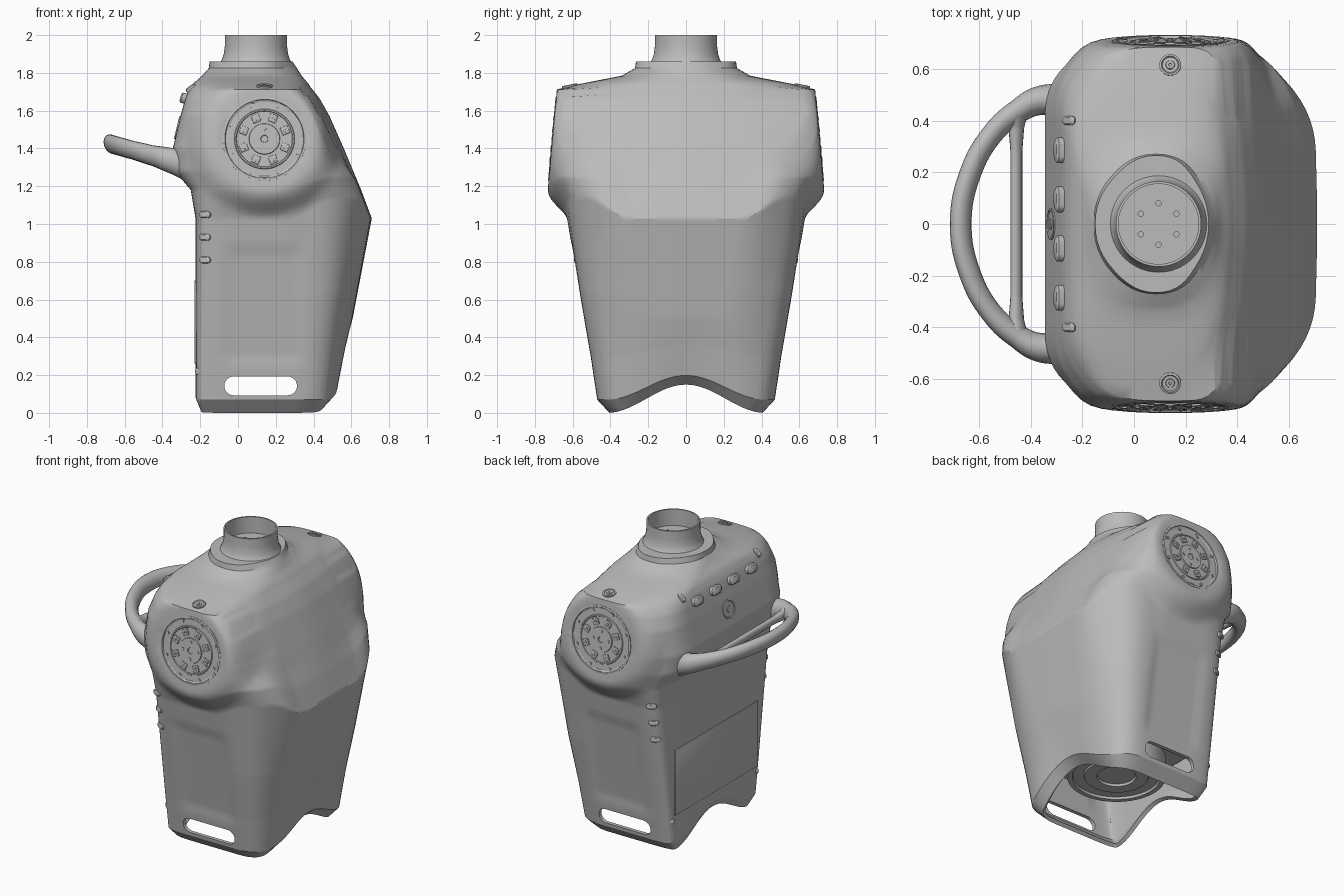
import bpy, bmesh, math
from mathutils import Vector, Matrix

cube = bpy.data.objects.get("Cube")
if cube:
    bpy.data.objects.remove(cube, do_unlink=True)

GREY = (0.5, 0.5, 0.5, 1)
mat = bpy.data.materials.new("satin grey")
mat.use_nodes = True
mat.diffuse_color = GREY
mat.node_tree.nodes["Principled BSDF"].inputs["Base Color"].default_value = GREY


def activate(ob):
    bpy.ops.object.select_all(action='DESELECT')
    ob.select_set(True)
    bpy.context.view_layer.objects.active = ob


def finish(name, bm, matrix=None, smooth=32):
    bmesh.ops.recalc_face_normals(bm, faces=bm.faces)
    me = bpy.data.meshes.new(name)
    bm.to_mesh(me)
    bm.free()
    me.materials.append(mat)
    ob = bpy.data.objects.new(name, me)
    bpy.context.collection.objects.link(ob)
    if matrix:
        ob.matrix_world = matrix
    activate(ob)
    bpy.ops.object.shade_smooth_by_angle(angle=math.radians(smooth))
    return ob


def place(loc, normal):
    """Matrix that puts local z along normal at loc, keeping local x level."""
    n = Vector(normal).normalized()
    side = Vector((0, 0, 1)).cross(n)
    side = side.normalized() if side.length > 0.01 else Vector((1, 0, 0))
    rot = Matrix((side, n.cross(side), n)).transposed().to_4x4()
    return Matrix.Translation(loc) @ rot


def lathe(name, profile, matrix, n=48):
    bm = bmesh.new()
    rings = [[bm.verts.new((r * math.cos(2 * math.pi * i / n), r * math.sin(2 * math.pi * i / n), h))
              for i in range(n)] for r, h in profile]
    for a, b in zip(rings, rings[1:]):
        for i in range(n):
            bm.faces.new((a[i], a[(i + 1) % n], b[(i + 1) % n], b[i]))
    bm.faces.new(rings[-1])
    return finish(name, bm, matrix)


def pill(name, w, h, depth, matrix, bevel=0.0):
    """Extruded stadium, w along local x and h along local y."""
    bm = bmesh.new()
    r = min(w, h) / 2
    pts = []
    for q, (sx, sy) in enumerate(((1, 1), (-1, 1), (-1, -1), (1, -1))):
        for i in range(7):
            a = (q + i / 6) * math.pi / 2
            pts.append((sx * (w / 2 - r) + r * math.cos(a), sy * (h / 2 - r) + r * math.sin(a)))
    levels = [(1, -depth), (1, depth - bevel), (1 - bevel / r, depth)] if bevel else [(1, -depth), (1, depth)]
    rings = [[bm.verts.new((x * s, y * s, z)) for x, y in pts] for s, z in levels]
    for a, b in zip(rings, rings[1:]):
        for i in range(len(pts)):
            j = (i + 1) % len(pts)
            bm.faces.new((a[i], a[j], b[j], b[i]))
    bm.faces.new(rings[0])
    bm.faces.new(rings[-1])
    bmesh.ops.remove_doubles(bm, verts=bm.verts, dist=1e-5)
    return finish(name, bm, matrix)


def box(name, size, matrix, bevel=0.0):
    bm = bmesh.new()
    bmesh.ops.create_cube(bm, size=1, matrix=Matrix.Diagonal((*size, 1)))
    if bevel:
        bmesh.ops.bevel(bm, geom=bm.edges[:], offset=bevel, segments=2, affect='EDGES', profile=0.5)
    return finish(name, bm, matrix)


def tube(name, points, radius, radii, matrix):
    cu = bpy.data.curves.new(name, 'CURVE')
    cu.dimensions = '3D'
    cu.bevel_depth, cu.bevel_resolution, cu.use_fill_caps = radius, 6, True
    sp = cu.splines.new('BEZIER')
    sp.bezier_points.add(len(points) - 1)
    for bp, (x, y), r in zip(sp.bezier_points, points, radii):
        bp.co, bp.handle_left_type, bp.handle_right_type = (x, y, 0), 'AUTO', 'AUTO'
        bp.radius = r
    cu.materials.append(mat)
    ob = bpy.data.objects.new(name, cu)
    bpy.context.collection.objects.link(ob)
    activate(ob)
    bpy.ops.object.convert(target='MESH')
    bpy.context.object.data.transform(matrix)
    bpy.ops.object.shade_smooth_by_angle(angle=math.radians(40))


def smoothstep(a, b, v):
    t = max(0, min(1, (v - a) / (b - a)))
    return t * t * (3 - 2 * t)


# Torso sections: z, back x, back half width, side start x, side half width,
# side end x, chest corner x, chest corner half width, chest centre x
SECTIONS = [
    (0.00, -.20, .37, -.17, .405, .42, .47, .24, .47),
    (0.07, -.225, .43, -.18, .47, .45, .53, .27, .53),
    (0.30, -.225, .47, -.17, .505, .47, .565, .29, .57),
    (1.03, -.225, .57, -.15, .63, .53, .70, .41, .71),
    (1.18, -.25, .57, -.15, .68, .49, .635, .47, .655),
    (1.28, -.335, .54, -.17, .69, .45, .58, .48, .615),
    (1.40, -.345, .54, -.18, .69, .41, .53, .48, .565),
    (1.57, -.305, .54, -.17, .685, .34, .455, .46, .49),
    (1.66, -.28, .51, -.13, .68, .29, .405, .43, .44),
    (1.70, -.265, .48, -.10, .668, .26, .375, .40, .41),
    (1.725, -.25, .45, -.09, .63, .25, .355, .38, .39),
    (1.742, -.24, .40, -.09, .56, .25, .345, .35, .38),
    (1.785, -.19, .22, -.06, .34, .20, .31, .22, .345),
    (1.825, -.155, .11, -.01, .27, .18, .285, .13, .32),
    (1.86, -.15, .10, 0, .265, .17, .27, .12, .295),
]
AXIS_X, AXIS_Z = 0.14, 1.45


def shoulder_y(z):
    return 0.73 - 0.09 * (z - 1.2)


def sculpt(x, y, z):
    s, w = (1 if y > 0 else -1), abs(y)
    # chest ridge climbs toward the shoulders
    z += 0.11 * smoothstep(.30, .52, w) * smoothstep(.25, .5, x) * max(0, 1 - abs(z - 1.03) / .4)
    # shoulder bosses with a shallow seat for the joint plates
    if w > 0.45 and z < 1.72:
        d = math.hypot(x - AXIS_X, z - AXIS_Z)
        w += (max(w, shoulder_y(z)) - w) * (1 - smoothstep(0.26, 0.42, d))
        w -= 0.014 * (1 - smoothstep(.19, .205, d))
    # shallow side panels
    if w > 0.44 and z < 1.0:
        inside = smoothstep(-.09, -.03, x) * smoothstep(.35, .29, x)
        w -= 0.008 * inside * smoothstep(.22, .32, z) * smoothstep(.92, .82, z)
    # arched lower hem
    if w < 0.42 and z < 0.5:
        z += 0.075 * (1 + math.cos(math.pi * w / 0.42)) * (1 - z / 0.5)
    return x, s * w, z


def section_ring(z, xb, yb, xs, yw, xf, xc, yc, xm):
    half = [(xb, yb), (xs, yw), (xf, yw), (xc, yc)]
    cs = [Vector((x, -y)) for x, y in half] + [Vector((xm, 0))] + [Vector(p) for p in reversed(half)]
    n, spans = len(cs), []
    for i, c in enumerate(cs):
        a, b = cs[i - 1] - c, cs[(i + 1) % n] - c
        cut = [c + v.normalized() * min(0.13, 0.47 * v.length) for v in (a, b)]
        spans.append([cut[0].lerp(c, t).lerp(c.lerp(cut[1], t), t) for t in (i / 6 for i in range(7))])
    out = []
    for i, span in enumerate(spans):
        out += span
        end, start = span[-1], spans[(i + 1) % n][0]
        out += [end.lerp(start, j / 16) for j in range(1, 16)]
    return [sculpt(p.x, p.y, z) for p in out]


# Hollow torso shell
bm = bmesh.new()
rows = []
for a, b in zip(SECTIONS, SECTIONS[1:]):
    steps = max(1, round((b[0] - a[0]) / 0.016))
    rows += [[u + (v - u) * i / steps for u, v in zip(a, b)] for i in range(steps)]
rows.append(SECTIONS[-1])
rings = [[bm.verts.new(p) for p in section_ring(*r)] for r in rows]
for a, b in zip(rings, rings[1:]):
    for i in range(len(a)):
        j = (i + 1) % len(a)
        bm.faces.new((a[i], a[j], b[j], b[i]))
bm.faces.new(rings[-1])
torso = finish("torso_shell", bm)
solid = torso.modifiers.new("wall", 'SOLIDIFY')
solid.thickness, solid.offset = 0.025, -1

# Grip slots through both sides
cutter = pill("slot_cutter", 0.385, 0.1, 1.0, place((0.12, 0, 0.143), (0, -1, 0)))
cut = torso.modifiers.new("slots", 'BOOLEAN')
cut.operation, cut.object, cut.solver = 'DIFFERENCE', cutter, 'EXACT'
activate(torso)
for m in ("wall", "slots"):
    bpy.ops.object.modifier_apply(modifier=m)
bpy.ops.object.shade_smooth_by_angle(angle=math.radians(40))
bpy.data.objects.remove(cutter, do_unlink=True)

# Neck tube with inner plate
neck = Matrix.Translation((0.095, 0, 0))
lathe("neck_tube", [(.19, 1.855), (.18, 1.87), (.170, 1.90), (.165, 1.94), (.165, 2.0),
                    (.155, 2.0), (.155, 1.89), (.055, 1.89), (.055, 1.885)], neck, 64)
for i in range(6):
    a = i * math.pi / 3 + math.pi / 6
    lathe("neck_bolt", [(.012, 1.888), (.012, 1.896), (.006, 1.896), (.006, 1.892)],
          neck @ Matrix.Translation((.08 * math.cos(a), .08 * math.sin(a), 0)), 12)

# Waist mount inside the hem
lathe("waist_mount", [(.30, .34), (.30, .205), (.27, .205), (.265, .22), (.20, .22), (.195, .21),
                      (.12, .21), (.115, .225)], Matrix.Translation((0.14, 0, 0)), 64)
box("waist_floor", (.62, .78, .015), Matrix.Translation((0.13, 0, 0.345)))

for s in (-1, 1):
    # Shoulder joint plates with pads and bolts
    joint = place((AXIS_X, s * (shoulder_y(AXIS_Z) - 0.008), AXIS_Z), (0, s, 0.09))
    lathe("shoulder_plate", [(.222, -.02), (.222, .010), (.210, .011), (.206, .001), (.160, .001), (.157, .006),
                             (.150, .006), (.147, .002), (.082, .002), (.080, .009), (.020, .009), (.018, .003)],
          joint, 64)
    for i in range(8):
        a = i * math.pi / 4 + math.pi / 8
        turn = joint @ Matrix.Rotation(a, 4, 'Z')
        box("shoulder_pad", (.042, .042, .012), turn @ Matrix.Translation((.118, 0, .004)), .003)
        lathe("pad_bolt", [(.011, 0), (.011, .013), (.005, .013), (.005, .008)],
              turn @ Matrix.Translation((.118, 0, 0)), 12)
        lathe("rim_bolt", [(.010, 0), (.010, .012), (.004, .012)], turn @ Matrix.Translation((.19, 0, -.004)), 12)
    for i in range(4):
        turn = joint @ Matrix.Rotation(i * math.pi / 2, 4, 'Z')
        lathe("hub_bolt", [(.010, 0), (.010, .013), (.004, .013)], turn @ Matrix.Translation((.055, 0, 0)), 12)

    # Shoulder top screws
    lathe("shoulder_screw", [(.042, -.02), (.042, .006), (.034, .009), (.030, .003), (.018, .003),
                             (.016, .008), (.006, .008), (.005, .002)], place((.14, s * .615, 1.729), (0, s * .2, 1)), 24)
    # Side vents near the back corners and hem studs
    for z, y in ((1.05, .617), (.93, .592), (.81, .573)):
        pill("side_vent", .065, .036, .010, place((-.175, s * y, z), (-.55, s, 0)), .005)
    lathe("hem_stud", [(.018, -.02), (.018, .008), (.010, .012)], place((-.21, s * .45, .22), (-1, s, 0)), 16)
    # Upper back latches and buttons
    pill("back_latch", .034, .06, .012, place((-.25, s * .40, 1.72), (-.6, 0, .8)), .006)
    for y in (.095, .285):
        pill("back_button", .10, .055, .022, place((-.284, s * y, 1.665), (-1, 0, .3)), .008)

# Back panel: round port, seam plate below the handle
lathe("back_port", [(.062, -.02), (.062, .004), (.054, .005), (.050, .001), (.022, .001), (.020, .005)],
      place((-.320, 0, 1.51), (-1, 0, .235)), 32)
box("back_plate", (.009, .88, .44), Matrix.Translation((-.2255, 0, .48)), .002)

# Carry handle with inner bar, drawn flat, then made taller and sloped up toward the rear
slope = Matrix(((1, 0, 0, 0), (0, 1, 0, 0), (-.28, 0, 1.2, 1.235), (0, 0, 0, 1)))
side = [(-.27, .47), (-.36, .478), (-.45, .435), (-.55, .345), (-.635, .19)]
path = side + [(-.67, 0)] + [(x, -y) for x, y in reversed(side)]
taper = [1.7, 1.35, 1.1, 1, 1]
tube("carry_handle", path, .042, taper + [1] + taper[::-1], slope)
tube("handle_bar", [(-.455, y) for y in (-.43, -.37, -.28, 0, .28, .37, .43)], .023,
     (2, 1.3, 1, 1, 1, 1.3, 2), slope)
